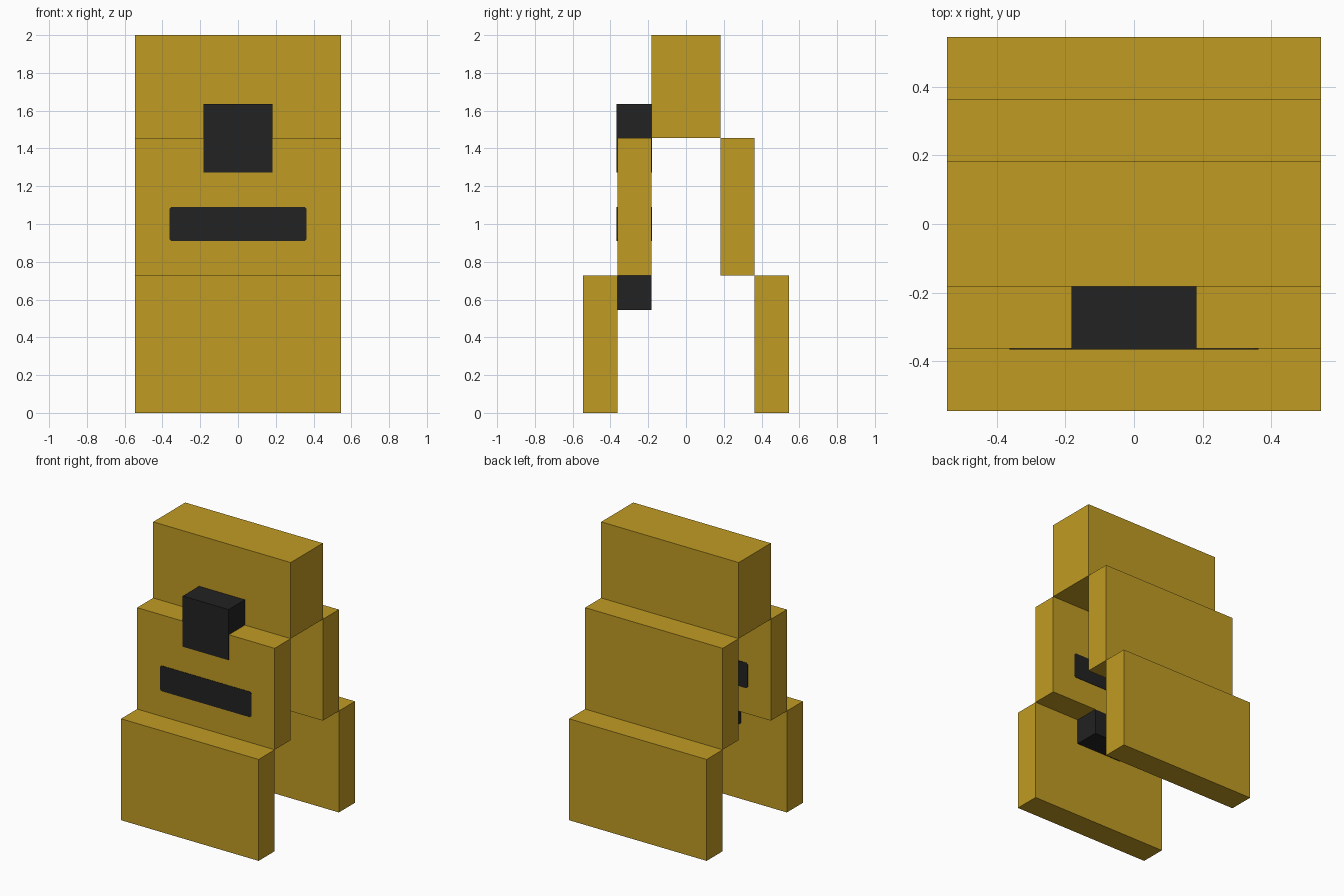
import bpy
import bmesh

if "Cube" in bpy.data.objects:
    bpy.data.objects.remove(bpy.data.objects["Cube"], do_unlink=True)

U = 2 / 11       # grid module: the model is 11 modules tall
PROUD = 0.003    # dark pieces stand just clear of the panel faces


def make_material(name, rgb):
    mat = bpy.data.materials.new(name)
    mat.use_nodes = True
    colour = (*rgb, 1.0)
    mat.diffuse_color = colour
    mat.node_tree.nodes["Principled BSDF"].inputs["Base Color"].default_value = colour
    return mat


gold = make_material("gold", (0.53, 0.33, 0.017))
black = make_material("soft black", (0.016, 0.016, 0.016))


def box(name, half_width, y, z, mat, proud=0.0, corner=0.0):
    """Box centred on x; sizes in modules, proud and corner in units."""
    y0, y1 = y[0] * U - proud, y[1] * U + proud
    z0, z1 = z[0] * U, z[1] * U
    bm = bmesh.new()
    bmesh.ops.create_cube(bm, size=1)
    for v in bm.verts:
        v.co.x *= 2 * half_width * U
        v.co.y = y1 if v.co.y > 0 else y0
        v.co.z = z1 if v.co.z > 0 else z0
    if corner:
        # clip the corners seen from the front
        edges = [e for e in bm.edges
                 if abs(e.verts[0].co.y - e.verts[1].co.y) > 1e-5]
        bmesh.ops.bevel(bm, geom=edges, offset=corner, segments=1, affect='EDGES')
    mesh = bpy.data.meshes.new(name)
    bm.to_mesh(mesh)
    bm.free()
    mesh.materials.append(mat)
    obj = bpy.data.objects.new(name, mesh)
    bpy.context.collection.objects.link(obj)
    return obj


# Top block and the stepped panels on both sides
box("top_block", 3, (-1, 1), (8, 11), gold)
for side, s in (("front", -1), ("back", 1)):
    box(side + "_middle_panel", 3, sorted((s, 2 * s)), (4, 8), gold)
    box(side + "_lower_panel", 3, sorted((2 * s, 3 * s)), (0, 4), gold)

# Dark pieces on the front panel
box("upper_block", 1, (-2, -1), (7, 9), black, PROUD)
box("slot_bar", 2, (-2, -1), (5, 6), black, PROUD, 0.012)
box("lower_block", 1, (-2, -1), (3, 4), black)
